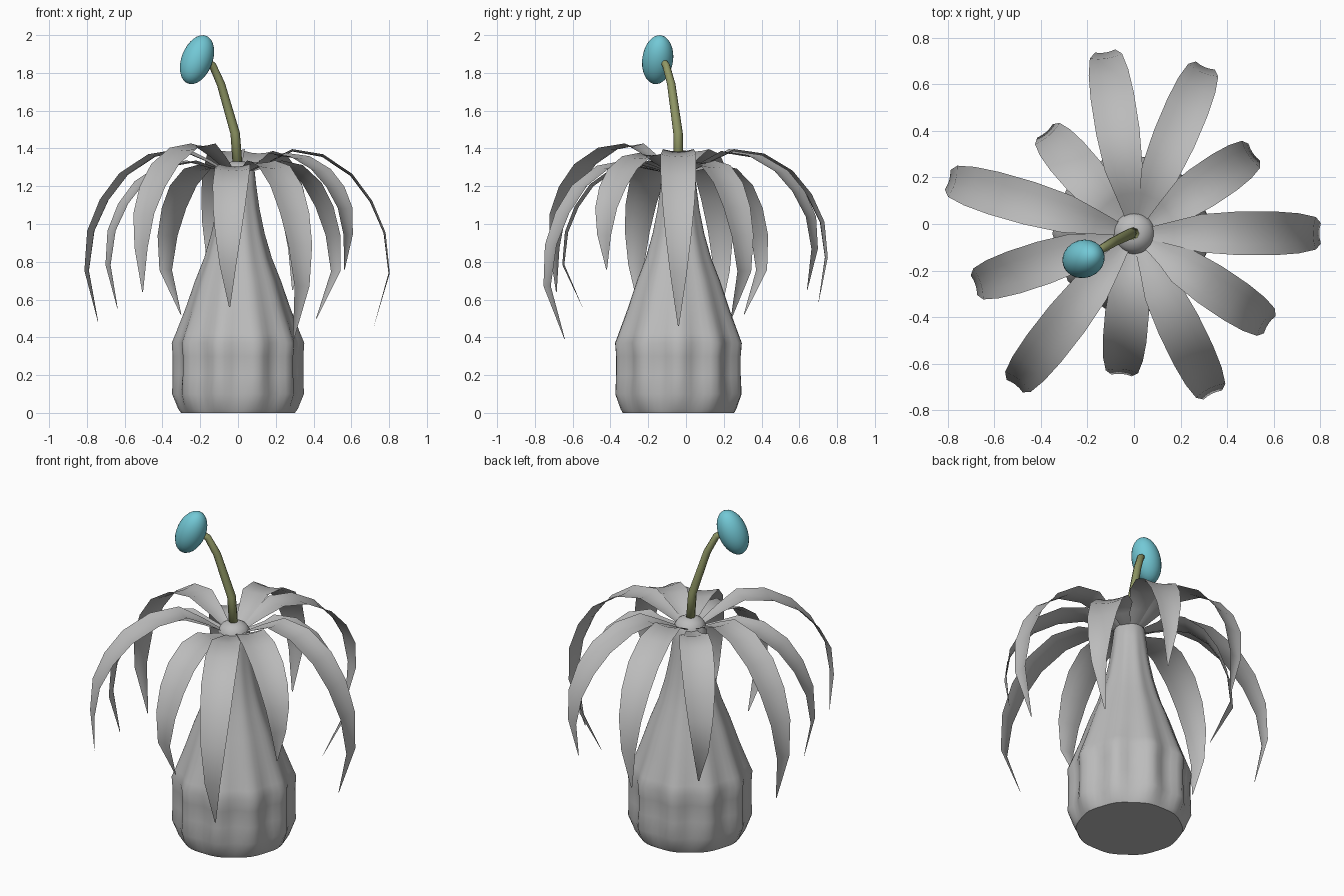
import bpy, bmesh, math
from mathutils import Vector, Matrix

if "Cube" in bpy.data.objects:
    bpy.data.objects.remove(bpy.data.objects["Cube"])

CY = -0.04  # plant axis offset in y


def material(name, col):
    m = bpy.data.materials.new(name)
    m.diffuse_color = (*col, 1)
    m.use_nodes = True
    m.node_tree.nodes["Principled BSDF"].inputs["Base Color"].default_value = m.diffuse_color
    return m


GREY = material("grey", (0.50, 0.50, 0.50))
OLIVE = material("olive", (0.28, 0.31, 0.13))
TEAL = material("teal", (0.17, 0.58, 0.67))


def finish(bm, name, mat, smooth=True):
    me = bpy.data.meshes.new(name)
    bm.to_mesh(me)
    bm.free()
    me.materials.append(mat)
    for p in me.polygons:
        p.use_smooth = smooth
    ob = bpy.data.objects.new(name, me)
    bpy.context.collection.objects.link(ob)
    return ob


def skin(bm, rings, closed=True):
    for a, b in zip(rings, rings[1:]):
        n = len(a)
        for i in range(n if closed else n - 1):
            j = (i + 1) % n
            bm.faces.new((a[i], a[j], b[j], b[i]))


# Trunk: ribbed bottle shape, (z, radius, rib depth)
profile = [(0, .298, .003), (.02, .31, .006), (.10, .335, .014), (.20, .328, .018),
           (.30, .328, .018), (.37, .335, .016), (.42, .318, .012), (.55, .272, .007),
           (.70, .222, .005), (.82, .175, .004), (.95, .138, .003), (1.08, .112, .002),
           (1.20, .096, .001), (1.28, .088, 0), (1.31, .07, 0), (1.33, .035, 0)]
bm = bmesh.new()
N = 60
rings = []
for z, r, d in profile:
    ring = []
    for i in range(N):
        a = 2 * math.pi * i / N
        rr = r + d * math.cos(10 * a)
        ring.append(bm.verts.new((rr * math.cos(a), CY + rr * math.sin(a), z)))
    rings.append(ring)
skin(bm, rings)
base = bm.faces.new(list(reversed(rings[0])))
bm.faces.new(rings[-1])
for e in base.edges:
    e.smooth = False
finish(bm, "trunk", GREY)

# Leaves: angle, outer reach, tip reach, tip height, apex height
leaves = [(99, .79, .75, .58, 1.39), (67, .78, .74, .65, 1.38), (34, .62, .50, .50, 1.33),
          (0, .80, .72, .46, 1.39), (-34, .70, .68, .76, 1.37), (-64, .77, .67, .39, 1.33),
          (-95, .61, .51, .56, 1.31), (-128, .83, .82, .64, 1.42), (-162, .72, .67, .55, 1.33),
          (164, .83, .77, .48, 1.39), (131, .58, .46, .52, 1.31)]
# fraction of reach, fraction of drop, half width
arch = [(.36, 0, .082), (.56, .03, .094), (.75, .14, .094), (.88, .29, .086),
        (.97, .47, .070), (1.0, .70, .044)]
for k, (deg, reach, tip_r, tip_z, apex) in enumerate(leaves):
    drop = apex - tip_z
    path = [(.05, 1.27, .022), (.17, (1.28 + apex) / 2, .052)]
    path += [(f * reach, apex - t * drop, w) for f, t, w in arch]
    path.append((tip_r, tip_z, .003))
    a = math.radians(deg)
    out = Vector((math.cos(a), math.sin(a), 0))
    side = Vector((-out.y, out.x, 0))
    bm = bmesh.new()
    rows = []
    for i, (r, z, w) in enumerate(path):
        p0, p1 = path[max(i - 1, 0)], path[min(i + 1, len(path) - 1)]
        t = Vector((p1[0] - p0[0], p1[1] - p0[1])).normalized()
        up = Vector((0, 0, 1)) * t.x - out * t.y
        c = Vector((0, CY, z)) + out * r
        rows.append([bm.verts.new(c + side * w * s + up * (.16 * w * (s * s - .5)))
                     for s in (-1, -.5, 0, .5, 1)])
    skin(bm, rows, closed=False)
    bmesh.ops.reverse_faces(bm, faces=bm.faces[:])
    bm.normal_update()
    if sum(f.normal.z for f in bm.faces) < 0:
        bmesh.ops.reverse_faces(bm, faces=bm.faces[:])
    finish(bm, f"leaf_{k + 1}", GREY)

# Flower stalk: bent tube
pts = [Vector(p) for p in ((0, CY, 1.28), (-.015, -.042, 1.48), (-.09, -.078, 1.74),
                           (-.135, -.105, 1.84), (-.19, -.135, 1.88))]
bm = bmesh.new()
rings = []
for i, p in enumerate(pts):
    t = (pts[min(i + 1, 4)] - pts[max(i - 1, 0)]).normalized()
    u = t.cross(Vector((0, 1, 0))).normalized()
    v = t.cross(u)
    r = (.026, .025, .022, .020, .018)[i]
    rings.append([bm.verts.new(p + (u * math.cos(b) + v * math.sin(b)) * r)
                  for b in (2 * math.pi * j / 8 for j in range(8))])
skin(bm, rings)
bm.faces.new(rings[0])
bm.faces.new(rings[-1])
bmesh.ops.recalc_face_normals(bm, faces=bm.faces[:])
finish(bm, "flower_stalk", OLIVE)

# Flower bud: tilted ellipsoid
bm = bmesh.new()
rot = Vector((.36, .12, .92)).to_track_quat('Z', 'Y').to_matrix().to_4x4()
bmesh.ops.create_uvsphere(bm, u_segments=24, v_segments=16, radius=1,
                          matrix=Matrix.Translation((-.217, -.15, 1.87)) @ rot
                          @ Matrix.Diagonal((.082, .082, .136, 1)))
finish(bm, "flower_bud", TEAL)
